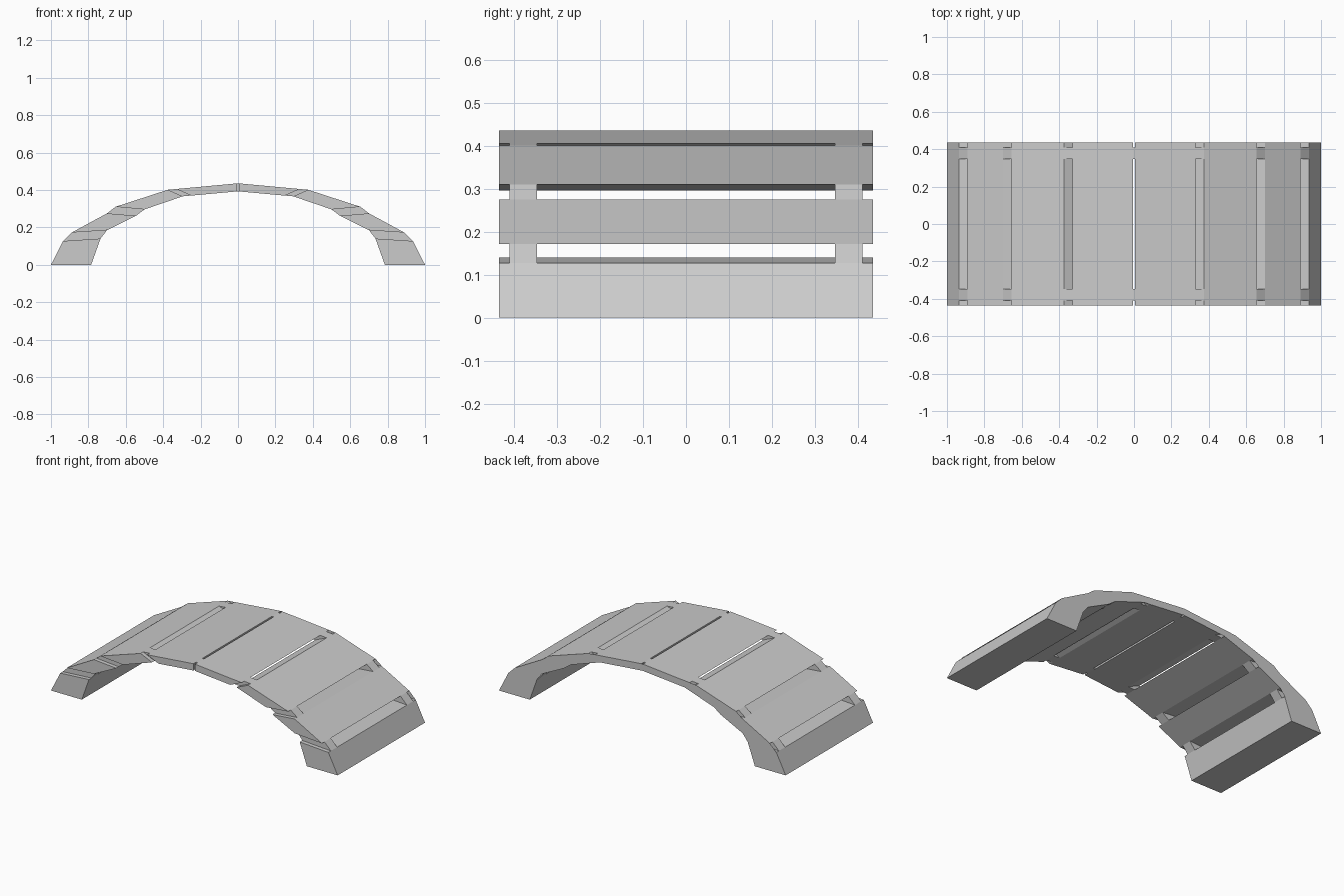
import bpy, bmesh

if "Cube" in bpy.data.objects:
    bpy.data.objects.remove(bpy.data.objects["Cube"])

# Half profile as (outer x, z, inner x, z), from the foot up to the crown
HALF = [(1.0, 0.0, 0.785, 0.0), (0.935, 0.127, 0.735, 0.14),
        (0.89, 0.172, 0.70, 0.185), (0.70, 0.275, 0.545, 0.262),
        (0.655, 0.31, 0.50, 0.296), (0.375, 0.401, 0.295, 0.366),
        (0.33, 0.405, 0.25, 0.37), (0.006, 0.435, 0.006, 0.392)]
STATIONS = [(-a, b, -c, d) for a, b, c, d in HALF] + HALF[::-1]
BANDS = [-0.435, -0.41, -0.347, 0.347, 0.41, 0.435]
NI, NJ = len(STATIONS) - 1, len(BANDS) - 1


def solid(i, j):
    """Planks are the even cells; odd cells are gaps bridged by two straps."""
    return 0 <= i < NI and 0 <= j < NJ and (i % 2 == 0 or j in (1, 3))


bm = bmesh.new()
outer = [[bm.verts.new((s[0], y, s[1])) for y in BANDS] for s in STATIONS]
inner = [[bm.verts.new((s[2], y, s[3])) for y in BANDS] for s in STATIONS]


def wall(i0, j0, i1, j1):
    bm.faces.new((outer[i0][j0], outer[i1][j1], inner[i1][j1], inner[i0][j0]))


# Planks and straps as one skin, with walls only where a neighbour is open
for i in range(NI):
    for j in range(NJ):
        if not solid(i, j):
            continue
        for g in (outer, inner):
            bm.faces.new((g[i][j], g[i + 1][j], g[i + 1][j + 1], g[i][j + 1]))
        if not solid(i - 1, j):
            wall(i, j, i, j + 1)
        if not solid(i + 1, j):
            wall(i + 1, j, i + 1, j + 1)
        if not solid(i, j - 1):
            wall(i, j, i + 1, j)
        if not solid(i, j + 1):
            wall(i, j + 1, i + 1, j + 1)

bmesh.ops.recalc_face_normals(bm, faces=bm.faces)

# Thin sheet closing the notches along the back end
sheet = []
for i in range(1, NI, 2):
    sheet.append(bm.faces.new((outer[i][NJ], outer[i + 1][NJ],
                               inner[i + 1][NJ], inner[i][NJ])))
for f in sheet:
    f.normal_update()
    if f.normal.y < 0:
        f.normal_flip()

# Drop the loose gap vertices, if any
bmesh.ops.delete(bm, geom=[v for v in bm.verts if not v.link_faces], context='VERTS')

mesh = bpy.data.meshes.new("plank_arch")
bm.to_mesh(mesh)
bm.free()
obj = bpy.data.objects.new("plank_arch", mesh)
bpy.context.collection.objects.link(obj)
